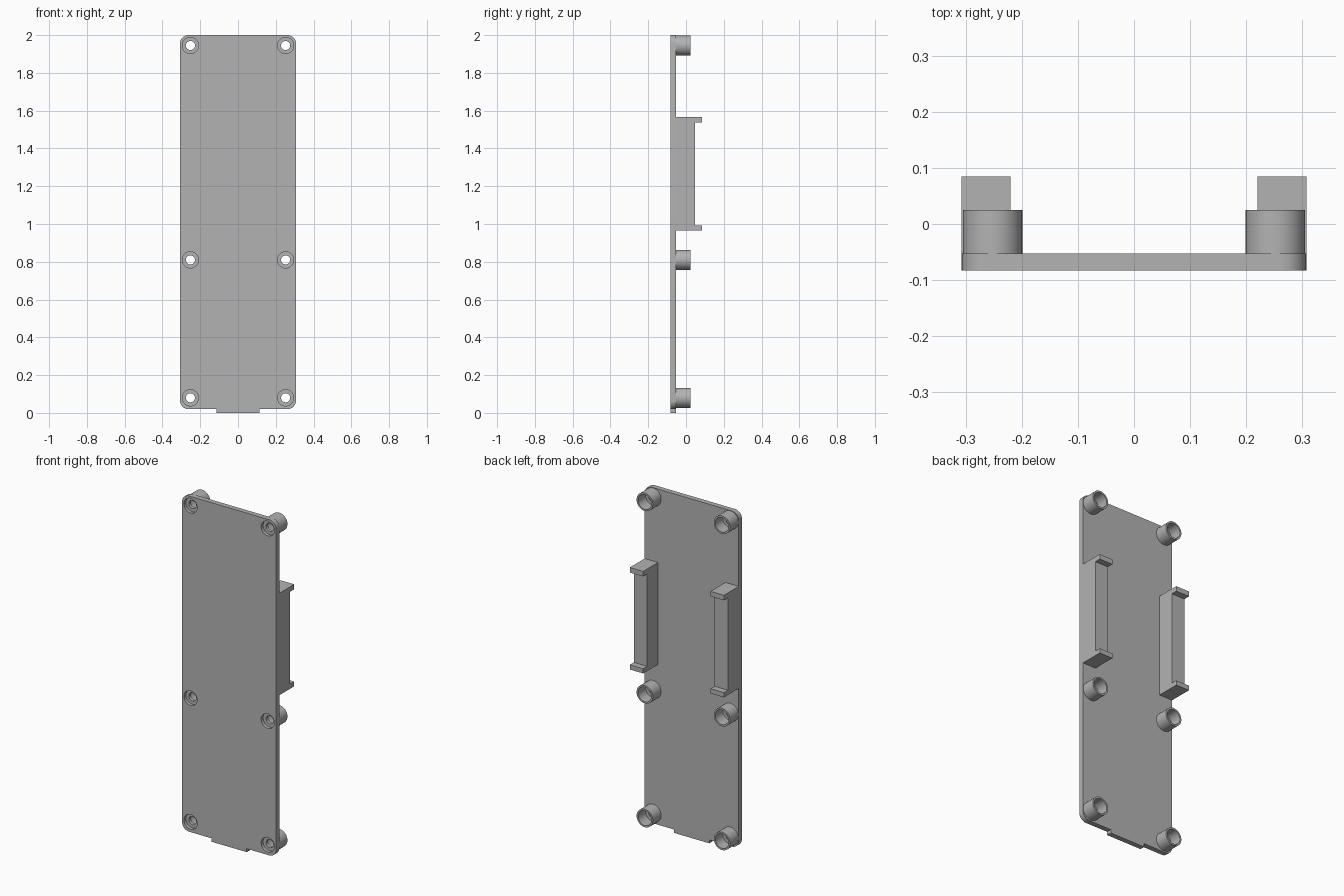
import bpy, bmesh
from math import cos, sin, pi, radians
from mathutils import Matrix

cube = bpy.data.objects.get("Cube")
if cube:
    bpy.data.objects.remove(cube, do_unlink=True)

grey = bpy.data.materials.new("plain grey")
grey.use_nodes = True
COLOR = (0.45, 0.45, 0.45, 1)
grey.diffuse_color = COLOR
grey.node_tree.nodes["Principled BSDF"].inputs["Base Color"].default_value = COLOR

W, FRONT, BACK, BOTTOM, TOP = 0.307, -0.083, -0.053, 0.02, 2.0
BOSS_X, BOSS_Z = 0.252, (0.08, 0.81, 1.945)
R_OUT, R_BORE, R_HOLE = 0.053, 0.043, 0.024
SEGMENTS = 48


def finish(obj):
    obj.data.materials.append(grey)
    bpy.ops.object.select_all(action="DESELECT")
    obj.select_set(True)
    bpy.context.view_layer.objects.active = obj
    bpy.ops.object.shade_smooth_by_angle(angle=radians(30))


def mesh_object(name, bm):
    bmesh.ops.recalc_face_normals(bm, faces=bm.faces)
    mesh = bpy.data.meshes.new(name)
    bm.to_mesh(mesh)
    bm.free()
    obj = bpy.data.objects.new(name, mesh)
    bpy.context.collection.objects.link(obj)
    finish(obj)


def arc(cx, cy, r, start, end, n):
    steps = [start + (end - start) * i / n for i in range(n + 1)]
    return [(cx + r * cos(a), cy + r * sin(a)) for a in steps]


# Cover plate: rounded outline with bottom tab and six screw openings
curve = bpy.data.curves.new("cover_plate", "CURVE")
curve.dimensions = "2D"
curve.fill_mode = "BOTH"
curve.extrude = (BACK - FRONT) / 2


def add_loop(points):
    spline = curve.splines.new("POLY")
    spline.points.add(len(points) - 1)
    for point, (x, y) in zip(spline.points, points):
        point.co = (x, y, 0, 1)
    spline.use_cyclic_u = True


R = 0.045
outline = [(-0.115, BOTTOM), (-0.115, 0), (0.115, 0), (0.115, BOTTOM)]
for k, (sx, z) in enumerate(((1, BOTTOM + R), (1, TOP - R), (-1, TOP - R), (-1, BOTTOM + R))):
    outline += arc(sx * (W - R), z, R, (k - 1) * pi / 2, k * pi / 2, 10)
add_loop(outline)
for x in (-BOSS_X, BOSS_X):
    for z in BOSS_Z:
        add_loop(arc(x, z, R_BORE, 0, 2 * pi, SEGMENTS)[:-1])

plate = bpy.data.objects.new("cover_plate", curve)
bpy.context.collection.objects.link(plate)
plate.rotation_euler.x = pi / 2
plate.location.y = (FRONT + BACK) / 2
bpy.context.view_layer.update()
bpy.context.view_layer.objects.active = plate
plate.select_set(True)
bpy.ops.object.convert(target="MESH")
finish(bpy.context.object)

# Hollow screw bosses: turned profile of (radius, y)
PROFILE = [(R_BORE, FRONT), (R_BORE, -0.064), (R_HOLE, -0.064), (R_HOLE, -0.045),
           (R_BORE, -0.045), (R_BORE, 0.025), (R_OUT, 0.025), (R_OUT, BACK)]
for side, x in (("left", BOSS_X), ("right", -BOSS_X)):
    for level, z in zip(("bottom", "middle", "top"), BOSS_Z):
        bm = bmesh.new()
        verts = [bm.verts.new((r, y, 0)) for r, y in PROFILE]
        edges = [bm.edges.new(pair) for pair in zip(verts, verts[1:])]
        bmesh.ops.spin(bm, geom=verts + edges, cent=(0, 0, 0), axis=(0, 1, 0),
                       angle=2 * pi, steps=SEGMENTS)
        bmesh.ops.remove_doubles(bm, verts=bm.verts, dist=1e-5)
        bmesh.ops.translate(bm, verts=bm.verts, vec=(x, 0, z))
        mesh_object(f"{side}_{level}_screw_boss", bm)

# Side brackets: notched profile in (y, z) with a lip at each end
NOTCH = [(BACK, 0.965), (0.085, 0.965), (0.085, 0.993), (0.048, 0.993),
         (0.048, 1.537), (0.085, 1.537), (0.085, 1.567), (BACK, 1.567)]
for side, sign in (("left", 1), ("right", -1)):
    bm = bmesh.new()
    face = bm.faces.new([bm.verts.new((sign * 0.22, y, z)) for y, z in NOTCH])
    ext = bmesh.ops.extrude_face_region(bm, geom=[face], use_keep_orig=True)
    moved = [v for v in ext["geom"] if isinstance(v, bmesh.types.BMVert)]
    bmesh.ops.translate(bm, verts=moved, vec=(sign * (W - 0.22), 0, 0))
    mesh_object(f"{side}_bracket", bm)
